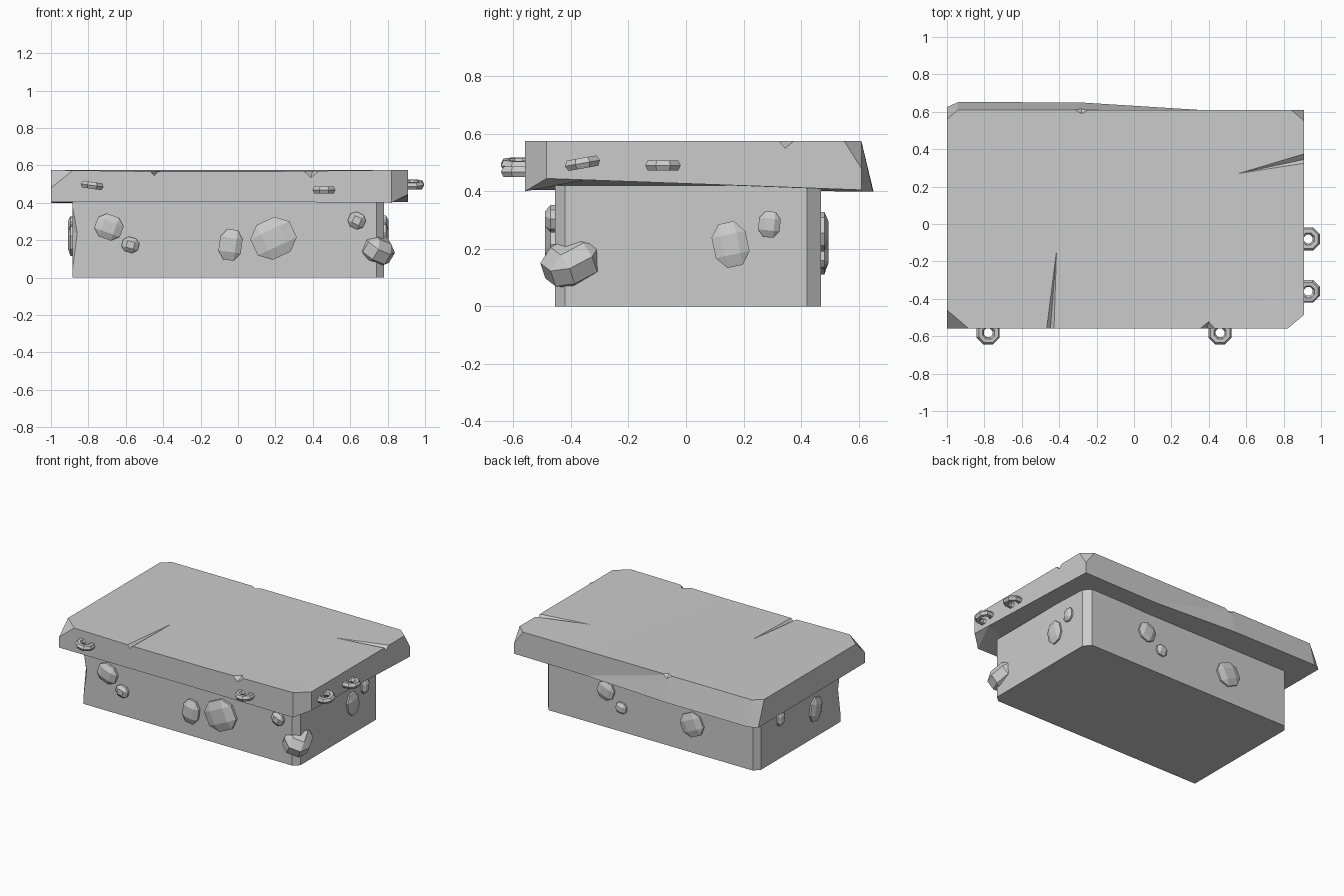
import bpy, bmesh, math
from mathutils import Vector, Matrix, Euler

if "Cube" in bpy.data.objects:
    bpy.data.objects.remove(bpy.data.objects["Cube"])


def make(name, bm):
    bmesh.ops.recalc_face_normals(bm, faces=bm.faces)
    me = bpy.data.meshes.new(name)
    bm.to_mesh(me)
    bm.free()
    ob = bpy.data.objects.new(name, me)
    bpy.context.collection.objects.link(ob)
    return ob


def block(bottom, top):
    """Solid between two rings with the same number of points."""
    bm = bmesh.new()
    b = [bm.verts.new(p) for p in bottom]
    t = [bm.verts.new(p) for p in top]
    bm.faces.new(b[::-1])
    bm.faces.new(t)
    for i in range(len(b)):
        j = (i + 1) % len(b)
        bm.faces.new((b[i], b[j], t[j], t[i]))
    bmesh.ops.triangulate(bm, faces=bm.faces)
    bmesh.ops.recalc_face_normals(bm, faces=bm.faces)
    return bm


def slice_corner(bm, p, q, r):
    """Cut off the corner outside the plane through p, q, r."""
    p, q, r = Vector(p), Vector(q), Vector(r)
    n = (q - p).cross(r - p).normalized()
    if n.dot(p - Vector((0, 0, 0.3))) < 0:
        n = -n
    bmesh.ops.bisect_plane(bm, geom=bm.verts[:] + bm.edges[:] + bm.faces[:],
                           plane_co=p, plane_no=n, clear_outer=True)
    bmesh.ops.holes_fill(bm, edges=[e for e in bm.edges if e.is_boundary])


def carve(ob, points):
    """Subtract the convex hull of the points."""
    bm = bmesh.new()
    for p in points:
        bm.verts.new(p)
    bmesh.ops.convex_hull(bm, input=bm.verts)
    cutter = make("cutter", bm)
    cutter.hide_render = True
    mod = ob.modifiers.new("carve", 'BOOLEAN')
    mod.operation = 'DIFFERENCE'
    mod.solver = 'EXACT'
    mod.object = cutter
    bpy.context.view_layer.objects.active = ob
    bpy.ops.object.modifier_apply(modifier=mod.name)
    bpy.data.objects.remove(cutter)


def crack(ob, tip, a, b, low):
    """V groove running from a tip on the top to the slab edge."""
    tip = Vector(tip)
    a, b, low = (tip + (Vector(p) - tip) * 1.08 for p in (a, b, low))
    up = Vector((0, 0, 0.05))
    carve(ob, [tip, a, b, low, tip + up, a + up, b + up])


# Top slab: x, y, z of the upper edge, then y, z of the lower edge
cols = [(-1, -.56, .575, -.56, .405), (-.45, -.56, .567, -.56, .405),
        (.1, -.56, .567, -.56, .405), (.82, -.56, .575, -.56, .40),
        (.91, -.485, .575, -.485, .445), (.91, -.35, .575, -.35, .44),
        (.91, .61, .575, .61, .405), (.35, .61, .575, .61, .40),
        (-.29, .61, .575, .65, .40), (-.94, .61, .575, .652, .40),
        (-1, .56, .575, .625, .40)]
bm = block([(c[0], c[3], c[4]) for c in cols], [c[:3] for c in cols])
slice_corner(bm, (-1, -.46, .575), (-.88, -.56, .575), (-1, -.56, .48))
slice_corner(bm, (.91, .55, .575), (.84, .61, .575), (.91, .61, .48))
slab = make("top_slab", bm)

# Cracks and small edge chips
crack(slab, (-.41, -.09, .573), (-.47, -.56, .57), (-.425, -.56, .57), (-.447, -.56, .545))
crack(slab, (.56, .27, .575), (.91, .325, .575), (.91, .375, .575), (.91, .345, .55))
crack(slab, (.40, -.52, .572), (.35, -.56, .572), (.435, -.56, .572), (.39, -.56, .535))
crack(slab, (-.28, .59, .575), (-.315, .61, .575), (-.245, .61, .575), (-.28, .615, .55))

# Base block with worn vertical corners
ring = [(-.885, -.455), (.74, -.455), (.78, -.42), (.78, .42),
        (.74, .47), (-.85, .47), (-.885, .43)]
base = make("base_block", block([(x, y, 0) for x, y in ring],
                                [(x, y, .42) for x, y in ring]))
carve(base, [(-.885, -.455, .38), (-.885, -.455, .04), (-.855, -.46, .24),
             (-.89, -.42, .24), (-1, -.57, .38), (-1, -.57, .04)])


# Faceted stones set into the walls
def stone(name, loc, size, rot):
    bm = bmesh.new()
    bmesh.ops.create_cube(bm, size=1)
    bmesh.ops.bevel(bm, geom=bm.edges[:], offset=.27, segments=1, affect='EDGES')
    bm.transform(Matrix.Translation(loc) @ rot @ Matrix.Diagonal((*size, 1)))
    make(name, bm)


# wall -> heading, then (along, z, width, height, tilt)
walls = {
    "front": (0, -.455, [(-.69, .27, .145, .13, 20), (-.575, .175, .09, .08, 15),
                         (-.04, .175, .12, .165, 8), (.19, .21, .23, .205, -25),
                         (.635, .305, .09, .085, 25)]),
    "right": (90, .78, [(.155, .215, .12, .155, -12), (.29, .285, .075, .09, 5)]),
    "back": (180, .47, [(.29, .26, .125, .125, 20), (.17, .17, .08, .075, 10),
                        (-.38, .2, .17, .16, -25)]),
    "left": (270, -.885, [(.22, .28, .075, .09, 5), (-.17, .2, .12, .16, 12)]),
}
for wall, (heading, off, items) in walls.items():
    for i, (s, z, w, h, tilt) in enumerate(items):
        loc = (s, off, z) if wall in ("front", "back") else (off, s, z)
        rot = Matrix.Rotation(math.radians(heading), 4, 'Z') @ \
            Matrix.Rotation(math.radians(tilt), 4, 'Y')
        depth = .07 if wall == "front" else .05
        stone(f"{wall}_stone_{i + 1}", loc, (w, depth, h), rot)
stone("corner_stone", (.74, -.395, .155), (.17, .20, .14),
      Euler((.5, .35, .5)).to_matrix().to_4x4())


# Rope rings half sunk into the slab edge
def edge_ring(name, loc, tilt_axis, tilt):
    bm = bmesh.new()
    rings = []
    for i in range(8):
        a = math.radians(22.5 + 45 * i)
        rings.append([bm.verts.new(((.046 + .021 * math.cos(b)) * math.cos(a),
                                    (.046 + .021 * math.cos(b)) * math.sin(a),
                                    .021 * math.sin(b)))
                      for b in (math.radians(60 * k) for k in range(6))])
    for i in range(8):
        r, s = rings[i], rings[(i + 1) % 8]
        for k in range(6):
            m = (k + 1) % 6
            bm.faces.new((r[k], s[k], s[m], r[m]))
    bm.transform(Matrix.Translation(loc) @
                 Matrix.Rotation(math.radians(tilt), 4, tilt_axis))
    make(name, bm)


edge_ring("front_ring_left", (-.78, -.582, .493), 'Y', 8)
edge_ring("front_ring_right", (.46, -.582, .468), 'Y', 0)
edge_ring("right_ring_front", (.932, -.36, .498), 'X', 10)
edge_ring("right_ring_back", (.932, -.08, .49), 'X', 0)
